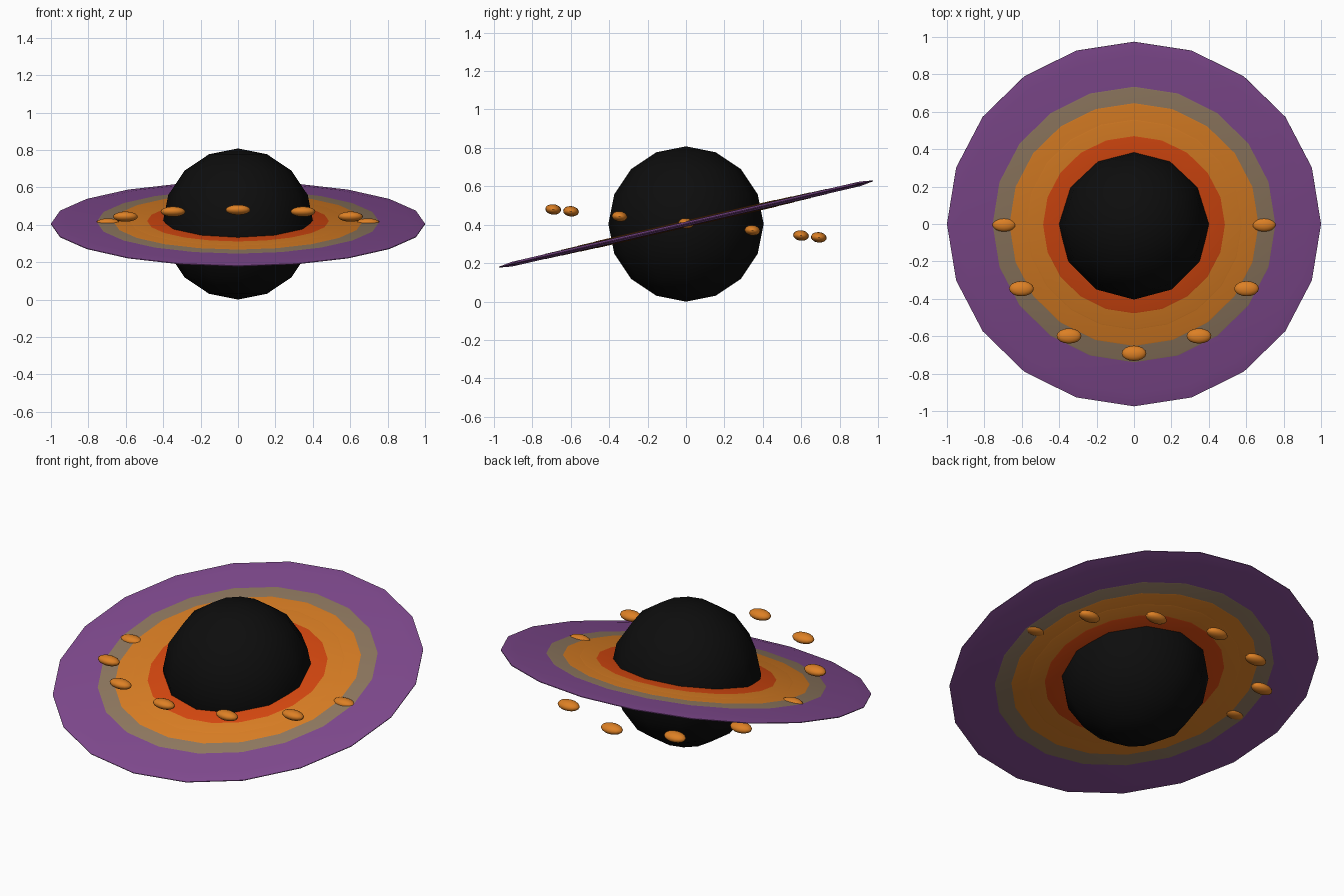
import bpy, bmesh, math
from mathutils import Matrix

if "Cube" in bpy.data.objects:
    bpy.data.objects.remove(bpy.data.objects["Cube"])

CENTER_Z = 0.404
DISK_TILT = math.radians(13)
MOON_TILT = math.radians(-6)


def material(name, rgb):
    m = bpy.data.materials.new(name)
    m.diffuse_color = (*rgb, 1)
    m.use_nodes = True
    m.node_tree.nodes["Principled BSDF"].inputs["Base Color"].default_value = m.diffuse_color
    return m


BLACK = material("black", (0.004, 0.004, 0.004))
PURPLE = material("purple", (0.223, 0.07, 0.283))
TAUPE = material("taupe", (0.283, 0.195, 0.12))
ORANGE = material("orange", (0.72, 0.215, 0.018))
RED = material("red orange", (0.68, 0.065, 0.005))


def finish(bm, name, mat):
    bmesh.ops.recalc_face_normals(bm, faces=bm.faces)
    me = bpy.data.meshes.new(name)
    bm.to_mesh(me)
    bm.free()
    me.materials.append(mat)
    ob = bpy.data.objects.new(name, me)
    bpy.context.collection.objects.link(ob)
    bpy.ops.object.select_all(action='DESELECT')
    ob.select_set(True)
    bpy.context.view_layer.objects.active = ob
    bpy.ops.object.shade_smooth_by_angle(angle=math.radians(40))
    return ob


def ball(name, mat, segments, rings, scale):
    bm = bmesh.new()
    bmesh.ops.create_uvsphere(bm, u_segments=segments, v_segments=rings, radius=1)
    bmesh.ops.scale(bm, vec=scale, verts=bm.verts)
    return finish(bm, name, mat)


def ring(name, mat, inner, outer, half, bevel, tip, sides=20):
    """Flat ring with a thinning outer rim, tilted about x."""
    profile = [(inner, half), (outer - bevel, half), (outer, tip),
               (outer, -tip), (outer - bevel, -half), (inner, -half)]
    bm = bmesh.new()
    loops = []
    for i in range(sides):
        a = 2 * math.pi * i / sides
        loops.append([bm.verts.new((r * math.cos(a), r * math.sin(a), z)) for r, z in profile])
    n = len(profile)
    for i in range(sides):
        p, q = loops[i], loops[(i + 1) % sides]
        for j in range(n):
            k = (j + 1) % n
            bm.faces.new((p[j], q[j], q[k], p[k]))
    ob = finish(bm, name, mat)
    ob.matrix_world = Matrix.Translation((0, 0, CENTER_Z)) @ Matrix.Rotation(DISK_TILT, 4, 'X')
    return ob


# Central dark sphere
core = ball("core_sphere", BLACK, 12, 16 // 2, (CENTER_Z,) * 3)
core.location.z = CENTER_Z

# Tilted disk: each inner band is slightly thicker than the one around it
ring("outer_band", PURPLE, 0.30, 1.0, 0.0120, 0.07, 0.002)
ring("taupe_band", TAUPE, 0.30, 0.76, 0.0135, 0.01, 0.011)
ring("orange_band", ORANGE, 0.30, 0.67, 0.0150, 0.01, 0.0125)
ring("inner_orange_band", ORANGE, 0.30, 0.58, 0.0165, 0.01, 0.014)
ring("red_band", RED, 0.30, 0.49, 0.0180, 0.01, 0.0155)

# Twelve flattened moons on an orbit tilted the other way
for i in range(12):
    a = math.radians(30 * i)
    moon = ball(f"moon_{i + 1}", ORANGE, 16, 10, (0.066, 0.041, 0.027))
    moon.matrix_world = (Matrix.Translation((0, 0, CENTER_Z + 0.003))
                         @ Matrix.Rotation(MOON_TILT, 4, 'X')
                         @ Matrix.Translation((0.695 * math.cos(a), 0.695 * math.sin(a), 0)))
